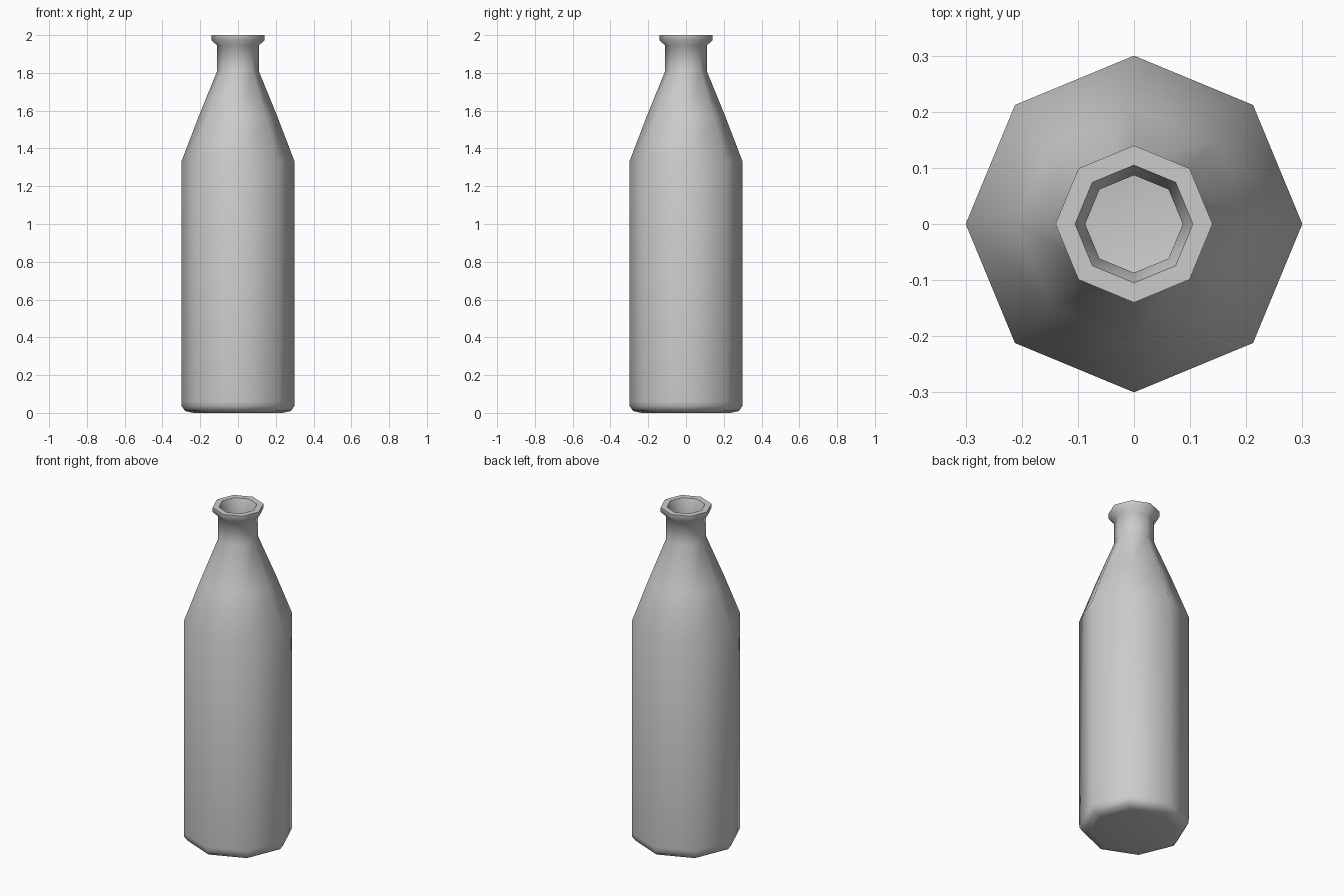
import bpy, bmesh
from math import cos, sin, pi, radians

if "Cube" in bpy.data.objects:
    bpy.data.objects.remove(bpy.data.objects["Cube"])

SIDES = 8


def lathe(name, profile):
    """Revolve (radius, z) points and cap both ends."""
    bm = bmesh.new()
    rings = [[bm.verts.new((r * cos(2 * pi * i / SIDES), r * sin(2 * pi * i / SIDES), z))
              for i in range(SIDES)] for r, z in profile]
    for a, b in zip(rings, rings[1:]):
        for i in range(SIDES):
            j = (i + 1) % SIDES
            bm.faces.new((a[i], a[j], b[j], b[i]))
    bm.faces.new(rings[0][::-1])
    bm.faces.new(rings[-1])
    bmesh.ops.recalc_face_normals(bm, faces=bm.faces)
    mesh = bpy.data.meshes.new(name)
    bm.to_mesh(mesh)
    bm.free()
    obj = bpy.data.objects.new(name, mesh)
    bpy.context.collection.objects.link(obj)
    bpy.context.view_layer.objects.active = obj
    obj.select_set(True)
    bpy.ops.object.shade_smooth_by_angle(angle=radians(60))
    return obj


# Hollow bottle: rounded base, body, shoulder, neck and lip, then the inner wall
outer = [(0.235, 0), (0.28, 0.01), (0.298, 0.035), (0.3, 0.06), (0.3, 1.33),
         (0.208, 1.57), (0.11, 1.81), (0.11, 1.945), (0.14, 1.972), (0.14, 2.0)]
inner = [(0.105, 2.0), (0.087, 1.945), (0.087, 1.815), (0.186, 1.56),
         (0.277, 1.325), (0.277, 0.05), (0.23, 0.025)]
lathe("bottle", outer + inner)
